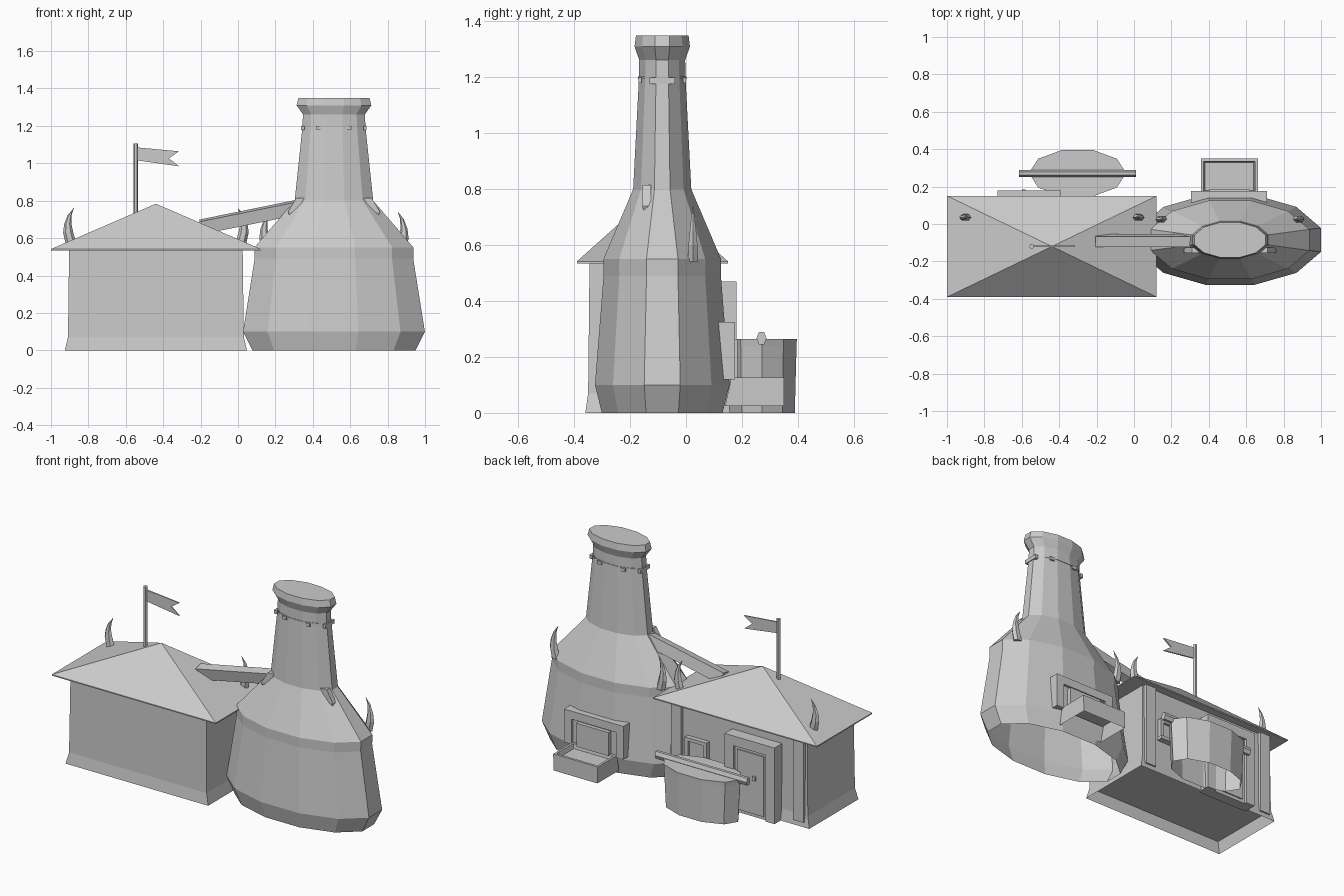
import bpy, bmesh
from math import cos, sin, pi, radians
from mathutils import Vector, Matrix

cube = bpy.data.objects.get("Cube")
if cube:
    bpy.data.objects.remove(cube)

stone = bpy.data.materials.new("plain_grey")
stone.use_nodes = True
GREY = (0.6, 0.6, 0.6, 1)
stone.diffuse_color = GREY
stone.node_tree.nodes["Principled BSDF"].inputs["Base Color"].default_value = GREY


def finish(name, bm):
    bmesh.ops.recalc_face_normals(bm, faces=bm.faces)
    mesh = bpy.data.meshes.new(name)
    bm.to_mesh(mesh)
    bm.free()
    mesh.materials.append(stone)
    obj = bpy.data.objects.new(name, mesh)
    bpy.context.collection.objects.link(obj)
    return obj


def loft(name, rings, cap_start=True, cap_end=True):
    """Skin a list of point rings into one surface."""
    bm = bmesh.new()
    loops = [[bm.verts.new(p) for p in ring] for ring in rings]
    n = len(loops[0])
    for a, b in zip(loops, loops[1:]):
        for i in range(n):
            j = (i + 1) % n
            bm.faces.new((a[i], a[j], b[j], b[i]))
    if cap_start:
        bm.faces.new(loops[0])
    if cap_end:
        bm.faces.new(loops[-1])
    return finish(name, bm)


def ellipse(cx, cy, z, rx, ry, sides, turn=0.0):
    return [(cx + rx * cos(turn + 2 * pi * i / sides),
             cy + ry * sin(turn + 2 * pi * i / sides), z) for i in range(sides)]


def rect(cx, cy, z, hx, hy):
    return [(cx + sx * hx, cy + sy * hy, z)
            for sx, sy in ((-1, -1), (1, -1), (1, 1), (-1, 1))]


def box(name, x, y, z, rot=None):
    """Box from (low, high) ranges, optionally rotated about its middle."""
    mid = Vector([(r[0] + r[1]) / 2 for r in (x, y, z)])
    size = [r[1] - r[0] for r in (x, y, z)]
    bm = bmesh.new()
    mat = Matrix.Translation(mid) @ (rot or Matrix()) @ Matrix.Diagonal((*size, 1))
    bmesh.ops.create_cube(bm, size=1, matrix=mat)
    return finish(name, bm)


def frame(name, x, y, z, w):
    """Picture frame in the xz plane: two posts, a lintel and a back panel."""
    box(name + "_post_a", (x[0], x[0] + w), y, z)
    box(name + "_post_b", (x[1] - w, x[1]), y, z)
    box(name + "_lintel", x, y, (z[1] - w, z[1]))
    box(name + "_panel", (x[0] + w, x[1] - w), (y[0], y[1] - 0.015), (z[0], z[1] - w))


# Bottle-shaped tower, open underneath
TX, TY = 0.513, -0.085
profile = [(0, 0.436), (0.1, 0.486), (0.49, 0.424), (0.55, 0.425), (0.8, 0.21),
           (1.2, 0.168), (1.262, 0.166), (1.31, 0.2), (1.35, 0.19)]
k = 1 / cos(pi / 12)
loft("tower", [ellipse(TX, TY, z, r * k, r * k * 0.495, 12, pi / 12) for z, r in profile],
     cap_start=False)
loft("neck_band", [ellipse(TX, TY, z, 0.171 * k, 0.086 * k, 12, pi / 12)
                   for z in (1.194, 1.203)])
for side in (-1, 1):
    x = TX + side * 0.166
    box("neck_side_tab", (x - 0.009, x + 0.009), (TY - 0.045, TY + 0.045), (1.177, 1.2))
    for front in (-1, 1):
        x, y = TX + side * 0.08, TY + front * 0.08
        box("neck_face_tab", (x - 0.015, x + 0.015), (y - 0.005, y + 0.005), (1.18, 1.2))

# Fins at the shoulder of the tower
for side in (-1, 1):
    x = TX + side * 0.2
    loft("shoulder_fin", [rect(x + side * dx, -0.14, z, hx, hy) for dx, z, hx, hy in
                          ((0.028, 0.71, 0.006, 0.008), (0.022, 0.74, 0.024, 0.016),
                           (-0.02, 0.815, 0.022, 0.015))])

# House walls standing on a hollow flared foot
HX, HY = -0.439, -0.12
loft("house_foot", [rect(HX, HY, 0, 0.487, 0.24), rect(HX, HY, 0.07, 0.47, 0.23)], False, False)
loft("house_walls", [rect(HX, HY, 0.07, 0.47, 0.23), rect(HX, HY, 0.54, 0.464, 0.225)])
loft("roof", [rect(HX, HY, z, hx, hy) for z, hx, hy in
              ((0.535, 0.56, 0.27), (0.542, 0.56, 0.27), (0.783, 0.002, 0.001))])
for x in (-0.855, -0.02):
    box("wall_post", (x - 0.035, x + 0.035), (0.09, 0.125), (0.03, 0.54))

# Door and window on the back wall
frame("door_frame", (-0.73, -0.39), (0.1, 0.18), (0.0, 0.47), 0.06)
box("door_leaf", (-0.65, -0.47), (0.15, 0.172), (0.02, 0.39))
box("door_knob", (-0.6, -0.58), (0.16, 0.185), (0.23, 0.255))
frame("window_frame", (-0.235, -0.085), (0.1, 0.135), (0.23, 0.35), 0.022)
box("window_sill", (-0.24, -0.08), (0.1, 0.145), (0.215, 0.235))


# Curved horns leaning outward, then hooking back in
def horn(x, y, z, side, height):
    path = [(0, 0, 0.029), (0.014, 0.3, 0.027), (0.016, 0.55, 0.019),
            (0.006, 0.8, 0.01), (-0.016, 1, 0.001)]
    loft("horn", [ellipse(x + side * dx, y, z + h * height, r, r * 0.7, 6)
                  for dx, h, r in path])


for side in (-1, 1):
    horn(HX + side * 0.455, 0.035, 0.575, side, 0.185)
    horn(TX + side * 0.358, 0.025, 0.54, side, 0.2)

# Beam joining roof and tower, rolled slightly to the front
tilt = Matrix.Rotation(radians(-11.5), 4, "Y") @ Matrix.Rotation(radians(12), 4, "X")
box("link_beam", (-0.205, 0.35), (-0.116, -0.06), (0.68, 0.75), tilt)

# Flag with a swallow tail
loft("flag_pole", [ellipse(-0.547, HY, z, 0.013, 0.013, 6) for z in (0.72, 1.105)])
outline = [(-0.54, 1.085), (-0.315, 1.064), (-0.37, 1.027), (-0.315, 0.984), (-0.54, 1.016)]
loft("flag", [[(x, HY + dy, z) for x, z in outline] for dy in (-0.004, 0.004)])

# Oval tub with a pole lying across it
loft("tub", [ellipse(-0.302, 0.272, z, 0.26 * s, 0.131 * s, 10)
             for z, s in ((0.0, 0.94), (0.24, 0.99), (0.265, 1.0))], False, True)
loft("tub_pole", [[(x, 0.27 + 0.018 * cos(i * pi / 3), 0.267 + 0.026 * sin(i * pi / 3))
                   for i in range(6)] for x in (-0.615, 0.012)])

# Oven mouth on the back of the tower, with its hollow tray
frame("oven_frame", (0.305, 0.71), (0.115, 0.176), (0.12, 0.325), 0.05)
box("oven_door", (0.4, 0.62), (0.13, 0.185), (0.12, 0.265))
TRX, TRY = 0.51, 0.255
loft("oven_tray", [rect(TRX, TRY - 0.01, 0.025, 0.15, 0.105), rect(TRX, TRY, 0.115, 0.152, 0.095),
                   rect(TRX, TRY, 0.127, 0.152, 0.095), rect(TRX, TRY, 0.127, 0.138, 0.08),
                   rect(TRX, TRY, 0.1, 0.13, 0.075)], cap_start=False)
